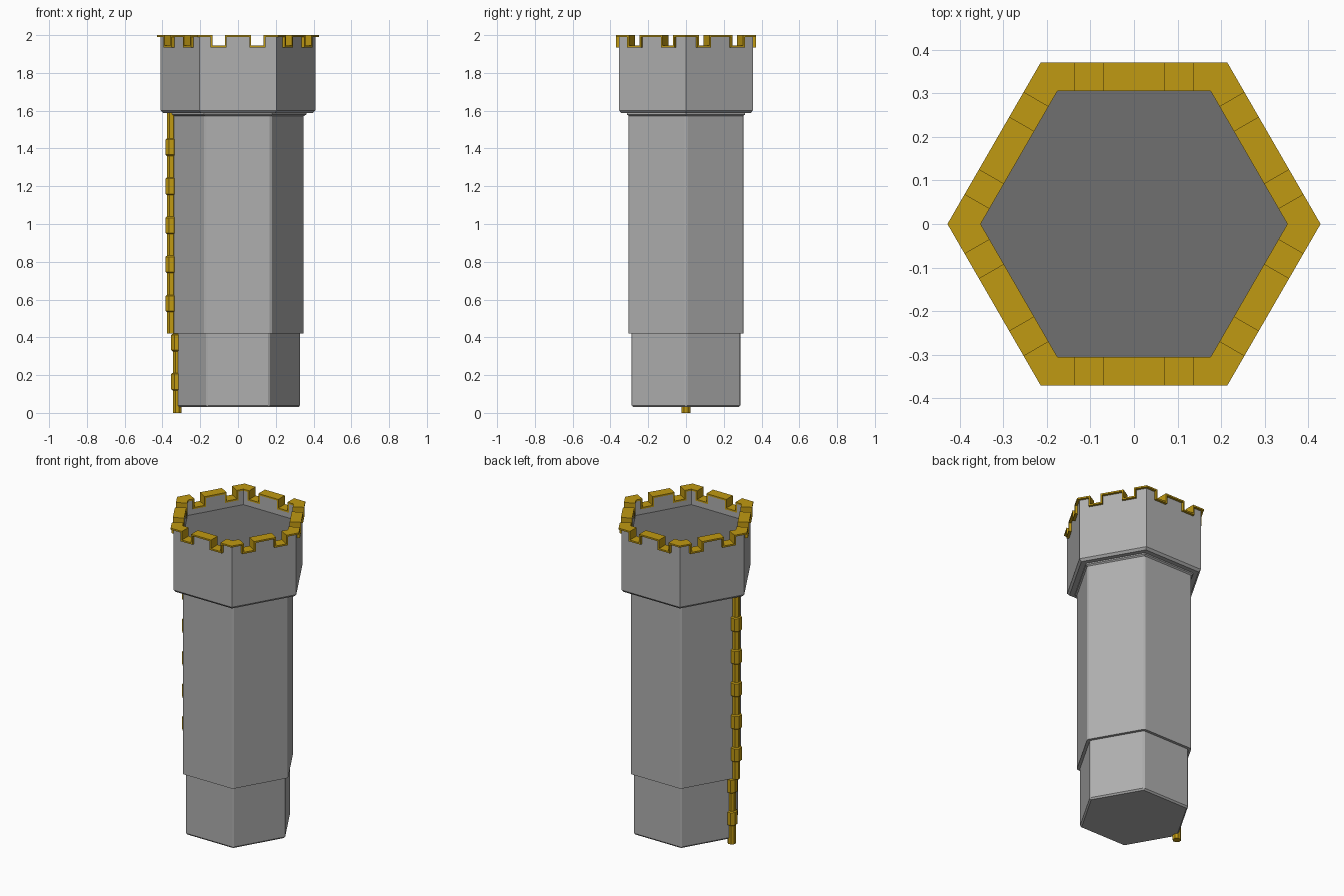
import bpy
import bmesh
from math import cos, sin, tan, pi, radians

if "Cube" in bpy.data.objects:
    bpy.data.objects.remove(bpy.data.objects["Cube"], do_unlink=True)


def material(name, r, g, b):
    m = bpy.data.materials.new(name)
    m.use_nodes = True
    m.diffuse_color = (r, g, b, 1)
    bsdf = m.node_tree.nodes["Principled BSDF"]
    bsdf.inputs["Base Color"].default_value = (r, g, b, 1)
    bsdf.inputs["Roughness"].default_value = 0.7
    return m


STONE = material("light grey stone", 0.43, 0.43, 0.43)
FLOOR = material("dark grey floor", 0.16, 0.16, 0.16)
GOLD = material("gold trim", 0.53, 0.32, 0.006)


def finish(bm, name, mat):
    bmesh.ops.remove_doubles(bm, verts=bm.verts, dist=0.0001)
    bmesh.ops.recalc_face_normals(bm, faces=bm.faces)
    mesh = bpy.data.meshes.new(name)
    bm.to_mesh(mesh)
    bm.free()
    mesh.materials.append(mat)
    obj = bpy.data.objects.new(name, mesh)
    bpy.context.collection.objects.link(obj)
    return obj


def column(name, rings, mat, sides=6, centre_x=0, turn=0, chamfer=0):
    """Stack of regular polygons given as (radius, height), capped at both ends."""
    bm = bmesh.new()
    loops = [[bm.verts.new((centre_x + r * cos(turn + 2 * pi * i / sides),
                            r * sin(turn + 2 * pi * i / sides), z))
              for i in range(sides)] for r, z in rings]
    for low, high in zip(loops, loops[1:]):
        for i in range(sides):
            j = (i + 1) % sides
            bm.faces.new((low[i], low[j], high[j], high[i]))
    bm.faces.new(loops[0][::-1])
    bm.faces.new(loops[-1])
    if chamfer:
        upright = [e for e in bm.edges
                   if abs(e.verts[0].co.z - e.verts[1].co.z) > 0.1]
        bmesh.ops.bevel(bm, geom=upright, offset=chamfer, segments=1, affect='EDGES')
    return finish(bm, name, mat)


def hex_band(name, inner, outer, upper, lower, mat):
    """Hexagonal band between two (along side, height) paths, mitred at corners."""
    bm = bmesh.new()

    def point(side, depth, s, z):
        if abs(s) >= 1:                       # corner marker
            s = depth * tan(pi / 6) * s
        a = radians(30 + 60 * side)
        return bm.verts.new((depth * cos(a) - s * sin(a),
                             depth * sin(a) + s * cos(a), z))

    for side in range(6):
        rims = []
        for depth in (inner, outer):
            up = [point(side, depth, *p) for p in upper]
            low = [point(side, depth, *p) for p in lower]
            bm.faces.new(up + low[::-1])
            rims.append((up, low))
        for a, b in zip(rims[0], rims[1]):
            for k in range(len(a) - 1):
                bm.faces.new((a[k], a[k + 1], b[k + 1], b[k]))
    return finish(bm, name, mat)


def battlement(top, notch, grow):
    """Merlon outline for one side; grow widens the notches."""
    near, far = 0.07 - grow, 0.135 + grow
    half = [(near, top), (near, notch), (far, notch), (far, top), (1, top)]
    return [(-s, z) for s, z in half[::-1]] + half


# Tower shaft
column("tower_base", [(0.322, 0.03), (0.332, 0.04), (0.332, 0.425)], STONE, chamfer=0.008)
column("tower_body", [(0.352, 0.42), (0.352, 1.59)], STONE, chamfer=0.008)
column("crown_collar", [(0.352, 1.573), (0.362, 1.58), (0.362, 1.588),
                        (0.396, 1.588), (0.41, 1.602)], STONE)

# Crown with battlements and gold capping
TRIM = 0.01
cap_top = battlement(2.0, 1.945, 0)
cap_under = battlement(2.0 - TRIM, 1.945 - TRIM, TRIM)
hex_band("crown_wall", 0.308, 0.355, cap_under, [(-1, 1.602), (1, 1.602)], STONE)
hex_band("battlement_trim", 0.305, 0.371, cap_top, cap_under, GOLD)
column("roof_floor", [(0.36, 1.88), (0.36, 1.9)], FLOOR)

# Drainpipe on the right-hand corner, with its collars
EIGHTH = pi / 8
UPPER_X, LOWER_X = -0.352, -0.322
column("upper_pipe", [(0.025, 0.42), (0.025, 1.59)], GOLD, 8, UPPER_X, EIGHTH)
column("lower_pipe", [(0.025, 0), (0.025, 0.43)], GOLD, 8, LOWER_X, EIGHTH)
for n in range(7):
    z = 0.165 + 0.207 * n
    x = LOWER_X if z < 0.42 else UPPER_X
    column("pipe_collar_%d" % (n + 1),
           [(0.027, z - 0.046), (0.034, z - 0.04), (0.034, z + 0.04), (0.027, z + 0.046)],
           GOLD, 8, x, EIGHTH)
